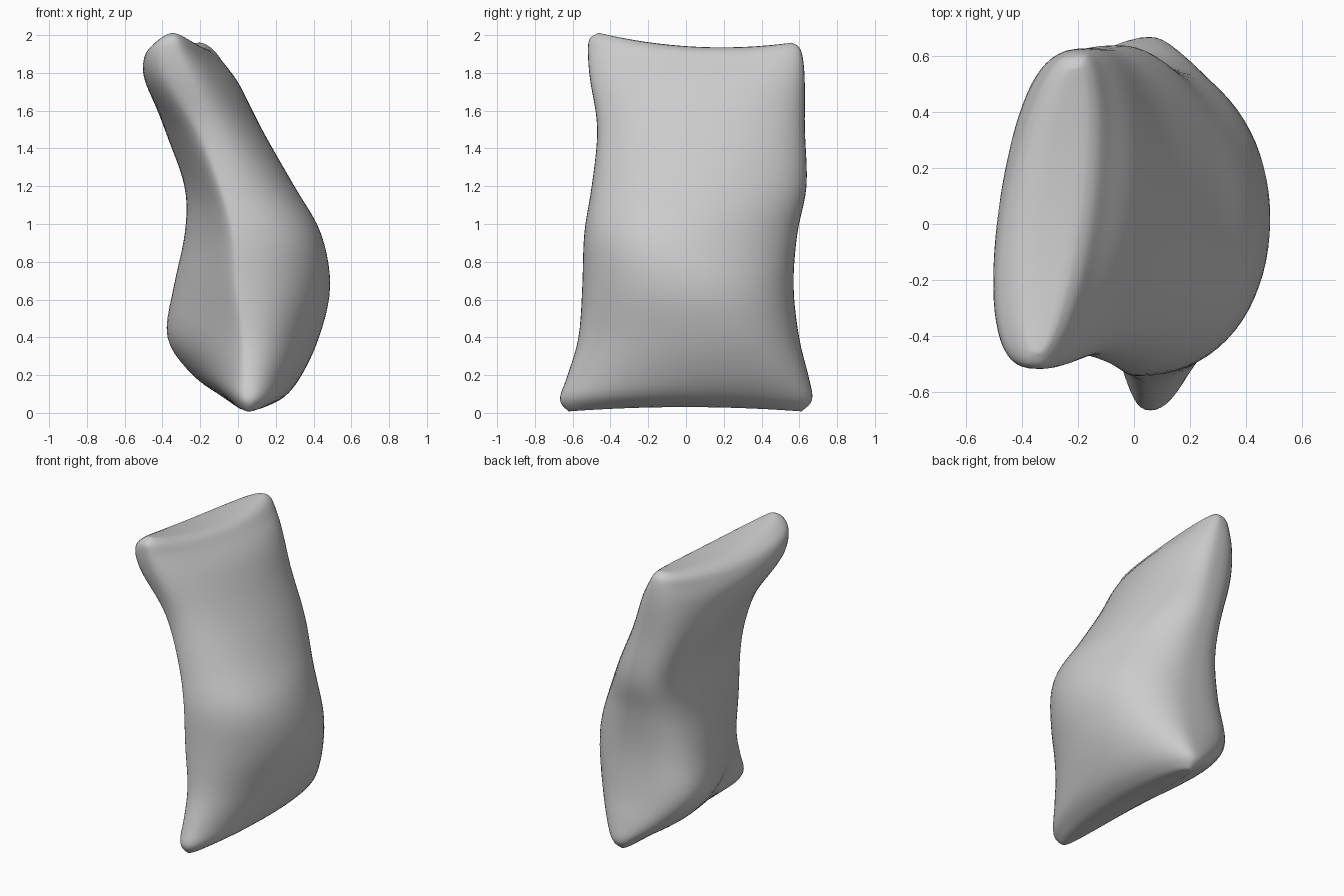
import bpy
import bmesh
import math

default_cube = bpy.data.objects.get("Cube")
if default_cube:
    bpy.data.objects.remove(default_cube, do_unlink=True)

# Cushion sections, bottom to top:
# height, side edges (y), side seams (x), hollow side and belly side (x),
# how far the hollow side and the belly side lean towards the back
SECTIONS = [
    (.02, -.62, .61, .06, .06, 0, .14, 0, 0),
    (.08, -.67, .67, .06, .06, -.08, .25, .2, 0),
    (.2, -.63, .65, .06, .06, -.23, .34, .55, .1),
    (.4, -.57, .6, .05, .05, -.36, .43, .7, .12),
    (.67, -.55, .57, .02, .04, -.33, .49, .65, 0),
    (.95, -.54, .59, 0, 0, -.27, .44, .55, -.15),
    (1.2, -.5, .64, -.07, -.04, -.28, .3, .5, -.15),
    (1.5, -.47, .63, -.17, -.11, -.39, .13, .35, -.08),
    (1.75, -.51, .63, -.28, -.16, -.48, 0, 0, 0),
    (1.88, -.52, .62, -.33, -.18, -.47, -.1, -.1, 0),
    (1.94, -.51, .60, -.34, -.19, -.42, -.15, 0, 0),
    (1.965, -.46, .56, -.34, -.2, -.35, -.2, 0, 0),
]
STEPS = 5
AROUND = 72


def spline(a, b, c, d, t):
    """Smooth curve from b to c."""
    return b + t / 2 * (c - a + t * (2 * a - 5 * b + 4 * c - d + t * (3 * (b - c) + d - a)))


def smooth_sections():
    last = len(SECTIONS) - 1
    for i in range(last):
        keys = [SECTIONS[min(max(i + k, 0), last)] for k in (-1, 0, 1, 2)]
        for step in range(STEPS):
            yield [spline(*values, step / STEPS) for values in zip(*keys)]
    yield SECTIONS[last]


def bulge(u, s, power, lean):
    """Height of a padded side across the cushion, peaking at about one."""
    return abs(s) ** power * (1 + lean * u) / (1 + .37 * lean * lean)


def section_point(section, angle):
    z, y_front, y_back, seam_front, seam_back, hollow, belly, hollow_lean, belly_lean = section
    u, s = math.cos(angle), math.sin(angle)
    y = (y_front + y_back) / 2 + u * (y_back - y_front) / 2
    middle = (seam_front + seam_back) / 2
    seam = middle + u * (seam_back - seam_front) / 2
    # The belly is round across, the hollow side is squarer
    if s > 0:
        x = seam + (belly - middle) * bulge(u, s, .95, belly_lean)
    else:
        x = seam + (hollow - middle) * bulge(u, s, .65, hollow_lean)
    # Pull the corners out of the top and bottom edges
    top, bottom = (z / 2) ** 8, (1 - z / 2) ** 8
    z += top * (.055 * u * u - .03 * u - .03) + bottom * (.01 - .025 * u * u)
    return x, y, z


# Loft the sections into one closed cushion
bm = bmesh.new()
rings = [[bm.verts.new(section_point(section, math.tau * k / AROUND)) for k in range(AROUND)]
         for section in smooth_sections()]
for low, high in zip(rings, rings[1:]):
    for k in range(AROUND):
        n = (k + 1) % AROUND
        bm.faces.new((low[k], low[n], high[n], high[k]))

# Close both ends with strips across the narrow edge
for ring in (rings[0], rings[-1]):
    for k in range(AROUND // 2):
        strip = (ring[k], ring[k + 1], ring[-k - 1], ring[-k])
        bm.faces.new(list(dict.fromkeys(strip)))
bmesh.ops.recalc_face_normals(bm, faces=bm.faces)
mesh = bpy.data.meshes.new("cushion")
bm.to_mesh(mesh)
bm.free()
cushion = bpy.data.objects.new("cushion", mesh)
bpy.context.collection.objects.link(cushion)

# Plain grey cloth
cloth = bpy.data.materials.new("grey cloth")
cloth.use_nodes = True
grey = (.6, .6, .6, 1)
cloth.diffuse_color = grey
cloth.node_tree.nodes["Principled BSDF"].inputs["Base Color"].default_value = grey
mesh.materials.append(cloth)

# Soften the shading and the ends of the loft
relax = cushion.modifiers.new("relax", 'SMOOTH')
relax.factor = .5
relax.iterations = 4
bpy.context.view_layer.objects.active = cushion
cushion.select_set(True)
bpy.ops.object.shade_smooth_by_angle(angle=math.radians(80))
